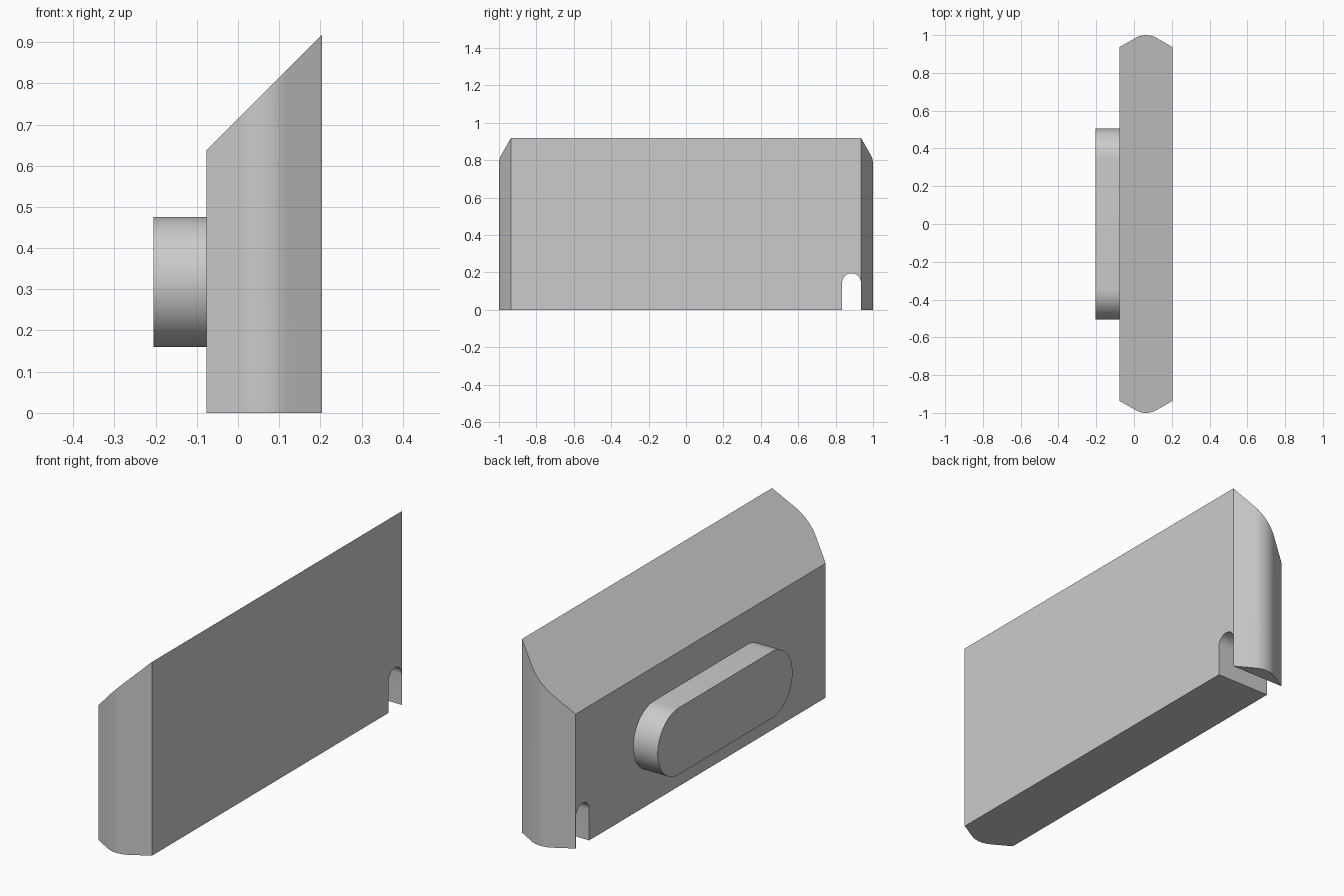
import bpy, bmesh, math
from mathutils import Vector

cube = bpy.data.objects.get("Cube")
if cube:
    bpy.data.objects.remove(cube, do_unlink=True)

grey = bpy.data.materials.new("light grey")
grey.use_nodes = True
grey.diffuse_color = (0.6, 0.6, 0.6, 1)
grey.node_tree.nodes["Principled BSDF"].inputs["Base Color"].default_value = (0.6, 0.6, 0.6, 1)


def arc(cx, cy, r, start, end, steps):
    """Points on an arc, angles in degrees."""
    angles = [math.radians(start + (end - start) * i / steps) for i in range(steps + 1)]
    return [(cx + r * math.cos(a), cy + r * math.sin(a)) for a in angles]


def prism(name, points, direction):
    """Extrude a closed outline of 3D points along a direction."""
    bm = bmesh.new()
    face = bm.faces.new([bm.verts.new(p) for p in points])
    ext = bmesh.ops.extrude_face_region(bm, geom=[face])
    moved = [v for v in ext["geom"] if isinstance(v, bmesh.types.BMVert)]
    bmesh.ops.translate(bm, verts=moved, vec=Vector(direction))
    bmesh.ops.recalc_face_normals(bm, faces=bm.faces)
    mesh = bpy.data.meshes.new(name)
    bm.to_mesh(mesh)
    bm.free()
    mesh.materials.append(grey)
    obj = bpy.data.objects.new(name, mesh)
    bpy.context.collection.objects.link(obj)
    return obj


def shade(obj):
    bpy.ops.object.select_all(action="DESELECT")
    obj.select_set(True)
    bpy.context.view_layer.objects.active = obj
    bpy.ops.object.shade_smooth_by_angle(angle=math.radians(20))


X0, X1, SIDE = -0.077, 0.204, 0.936
MID, R = (X0 + X1) / 2, 0.11

# Body: slab with rounded, pointed ends
outline = [(X1, SIDE)] + arc(MID, 1 - R, R, 60, 120, 16) + [(X0, SIDE)]
outline += [(x, -y) for x, y in reversed(outline)]
body = prism("body", [(x, y, 0) for x, y in outline], (0, 0, 1))

# Slanted top, rising at 45 degrees towards +x
bm = bmesh.new()
bm.from_mesh(body.data)
cut = bmesh.ops.bisect_plane(bm, geom=bm.verts[:] + bm.edges[:] + bm.faces[:],
                             plane_co=(X0, 0, 0.637), plane_no=(-1, 0, 1), clear_outer=True)
rim = [e for e in cut["geom_cut"] if isinstance(e, bmesh.types.BMEdge)]
bmesh.ops.contextual_create(bm, geom=rim)
bmesh.ops.recalc_face_normals(bm, faces=bm.faces)
bm.to_mesh(body.data)
bm.free()

# Round-topped slot through the lower rear corner
slot = [(0.935, -0.1)] + arc(0.885, 0.145, 0.05, 0, 180, 20) + [(0.835, -0.1)]
cutter = prism("slot_cutter", [(-0.3, y, z) for y, z in slot], (0.7, 0, 0))
cutter.hide_render = True
mod = body.modifiers.new("slot", "BOOLEAN")
mod.object = cutter
mod.operation = "DIFFERENCE"
mod.solver = "EXACT"
bpy.context.view_layer.objects.active = body
bpy.ops.object.modifier_apply(modifier=mod.name)
bpy.data.objects.remove(cutter, do_unlink=True)
shade(body)

# Raised pill-shaped boss on the -x face
H = 0.158
pill = arc(0.505 - H, 0.318, H, -90, 90, 32) + arc(H - 0.505, 0.318, H, 90, 270, 32)
boss = prism("boss", [(-0.205, y, z) for y, z in pill], (X0 + 0.205, 0, 0))
shade(boss)
